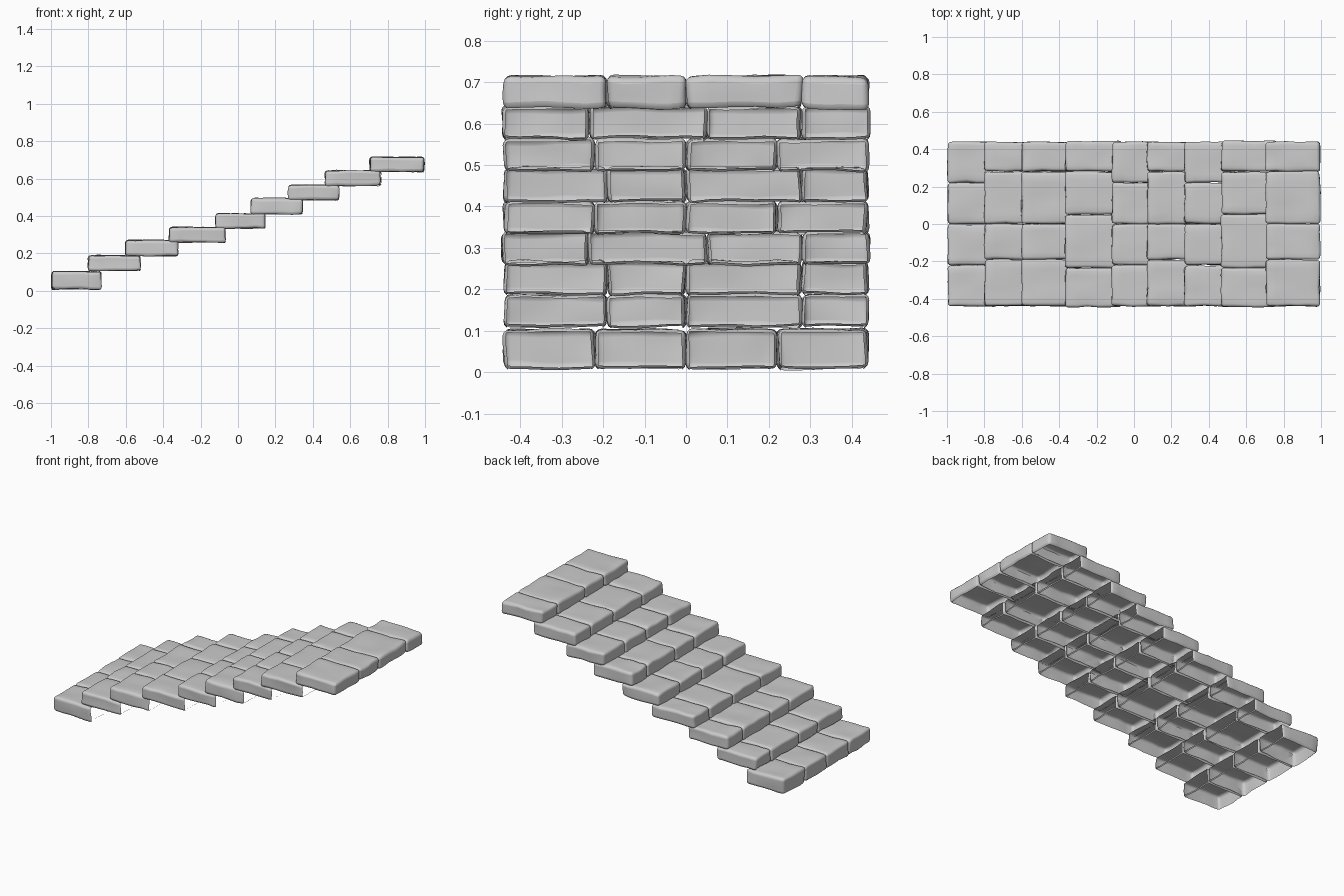
import bpy, bmesh, random
from math import radians
from mathutils import Vector, noise

if "Cube" in bpy.data.objects:
    bpy.data.objects.remove(bpy.data.objects["Cube"])

random.seed(4)

# Joint patterns across the width of a step
A = (-0.44, -0.22, 0.0, 0.22, 0.44)
B = (-0.44, -0.19, 0.0, 0.28, 0.44)
C = (-0.445, -0.235, 0.05, 0.28, 0.445)

# Steps: x start, x end, z bottom, z top, joints
STEPS = [
    (-0.995, -0.73, 0.007, 0.103, A),
    (-0.80, -0.52, 0.107, 0.188, B),
    (-0.60, -0.32, 0.185, 0.27, B),
    (-0.368, -0.067, 0.257, 0.34, C),
    (-0.118, 0.147, 0.332, 0.413, A),
    (0.07, 0.345, 0.408, 0.495, B),
    (0.27, 0.54, 0.484, 0.565, A),
    (0.467, 0.765, 0.56, 0.643, C),
    (0.705, 0.994, 0.635, 0.714, B),
]


def stone(name, lo, hi, closed_end):
    """Worn block, open underneath and where the next step covers it."""
    bm = bmesh.new()
    bmesh.ops.create_cube(bm, size=1)
    size, mid = hi - lo, (hi + lo) / 2
    for v in bm.verts:
        v.co = Vector(a * b for a, b in zip(v.co, size))
    bmesh.ops.subdivide_edges(bm, edges=bm.edges[:], cuts=4, use_grid_fill=True)
    bm.normal_update()

    # Rounded arrises
    sharp = [e for e in bm.edges if e.calc_face_angle(0) > 1]
    bmesh.ops.bevel(bm, geom=sharp, offset=0.016, offset_type='OFFSET',
                    segments=3, profile=0.5, affect='EDGES', clamp_overlap=True)
    bm.normal_update()

    # Hidden faces left open
    hidden = [f for f in bm.faces if f.normal.z < -0.9
              or (not closed_end and f.normal.x > 0.9)]
    bmesh.ops.delete(bm, geom=hidden, context='FACES')

    # Uneven hewn surface
    seed = Vector(random.uniform(-50, 50) for _ in range(3))
    for v in bm.verts:
        n = noise.noise_vector(v.co * 11 + seed)
        v.co += Vector((n.x * 0.008, n.y * 0.007, n.z * 0.007))
        v.co += mid
        v.co.z = max(v.co.z, 0)

    mesh = bpy.data.meshes.new(name)
    bm.to_mesh(mesh)
    bm.free()
    ob = bpy.data.objects.new(name, mesh)
    bpy.context.collection.objects.link(ob)
    return ob


# Flight of steps
stones = []
for i, (x0, x1, z0, z1, ys) in enumerate(STEPS):
    for j in range(len(ys) - 1):
        lo = Vector((x0, ys[j] + 0.001, z0))
        hi = Vector((x1, ys[j + 1] - 0.001, z1))
        stones.append(stone(f"step_{i + 1}_stone_{j + 1}", lo, hi,
                            i == len(STEPS) - 1))

# Smooth faces
for ob in stones:
    ob.select_set(True)
bpy.context.view_layer.objects.active = stones[0]
bpy.ops.object.shade_smooth_by_angle(angle=radians(40))
